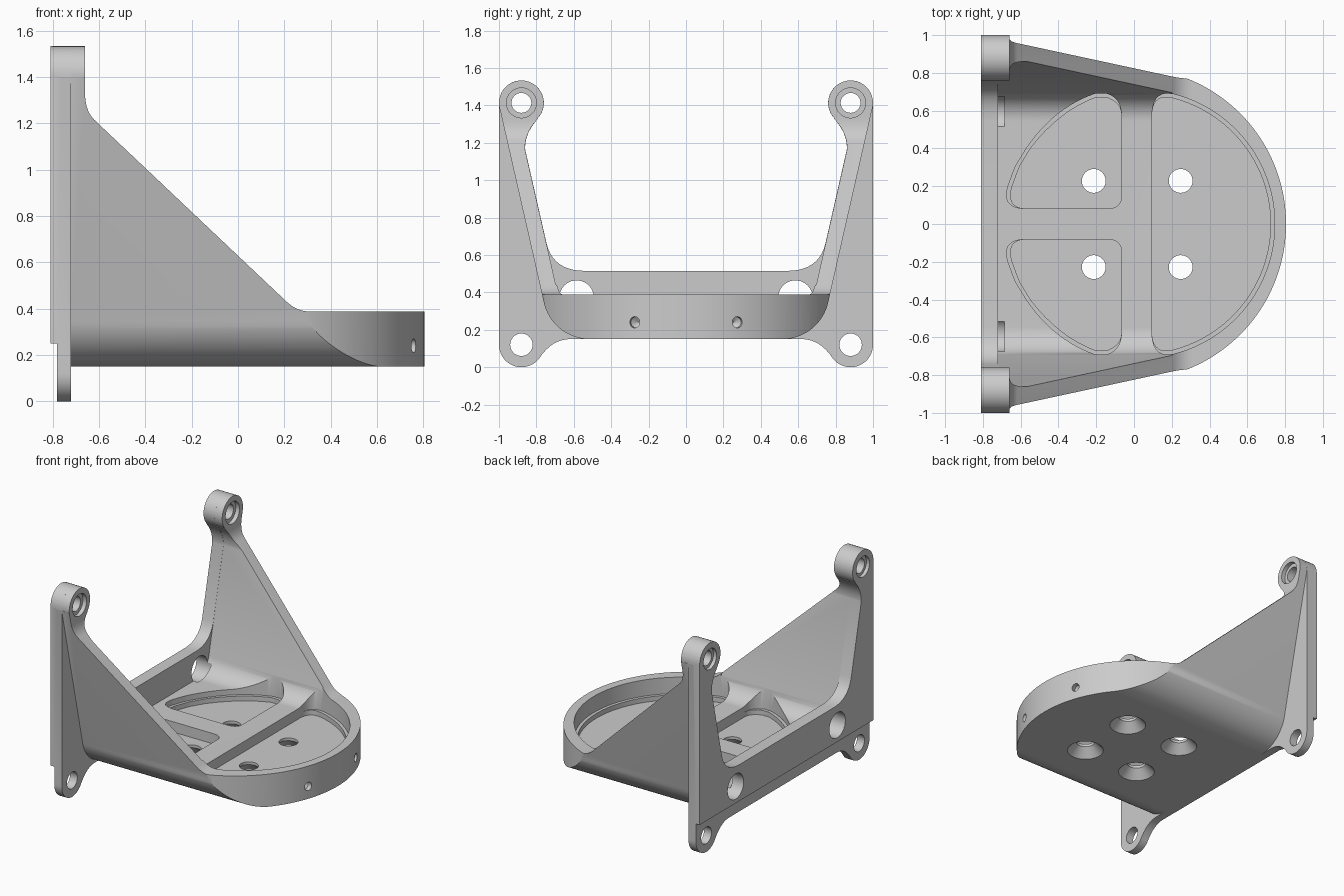
import bpy, bmesh
from math import sin, cos, radians

if "Cube" in bpy.data.objects:
    bpy.data.objects.remove(bpy.data.objects["Cube"])


# ---------- helpers ----------
def loft(name, rings):
    """Closed solid skinned through equal-length rings of 3D points."""
    bm = bmesh.new()
    rows = [[bm.verts.new(p) for p in ring] for ring in rings]
    n = len(rows[0])
    for a, b in zip(rows, rows[1:]):
        for i in range(n):
            j = (i + 1) % n
            bm.faces.new((a[i], a[j], b[j], b[i]))
    bm.faces.new(rows[0])
    bm.faces.new(rows[-1])
    bmesh.ops.recalc_face_normals(bm, faces=bm.faces)
    me = bpy.data.meshes.new(name)
    bm.to_mesh(me)
    bm.free()
    ob = bpy.data.objects.new(name, me)
    bpy.context.collection.objects.link(ob)
    return ob


def place(pts, axis, w):
    return [{'x': (w, u, v), 'y': (u, w, v), 'z': (u, v, w)}[axis] for u, v in pts]


def prism(name, pts, axis, a, b):
    return loft(name, [place(pts, axis, a), place(pts, axis, b)])


def arc(cx, cy, r, a0, a1, n=24):
    return [(cx + r * cos(radians(a0 + (a1 - a0) * i / n)),
             cy + r * sin(radians(a0 + (a1 - a0) * i / n))) for i in range(n + 1)]


def circle(cx, cy, r, n=40):
    return arc(cx, cy, r, 0, 360, n)[:-1]


def bez(p, c, q, n=10):
    return [tuple((1 - t) ** 2 * p[k] + 2 * t * (1 - t) * c[k] + t * t * q[k] for k in (0, 1))
            for t in [i / n for i in range(n + 1)]]


def mirrored(half):
    return half + [(-u, v) for u, v in reversed(half)]


def combine(target, tool, op='DIFFERENCE'):
    mod = target.modifiers.new('bool', 'BOOLEAN')
    mod.operation, mod.solver, mod.object = op, 'EXACT', tool
    bpy.context.view_layer.objects.active = target
    bpy.ops.object.modifier_apply(modifier=mod.name)
    bpy.data.objects.remove(tool)


# ---------- tray: leaning-wall U section run along x, trimmed in plan and in profile ----------
LEAN = 12.83                                     # wall lean in degrees
SLOPE = sin(radians(LEAN)) / cos(radians(LEAN))
outer = lambda z: 0.77 + (z - 0.39) * SLOPE
inner = lambda z: 0.746 + (z - 0.66) * SLOPE


def bottom_round(wall, r, zb):
    """Arc tangent to the leaning wall and to the flat bottom."""
    zt = zb + r - r * sin(radians(LEAN))
    return arc(wall(zt) - r * cos(radians(LEAN)), zb + r, r, -LEAN, -90, 20)


hull = [(outer(1.6), 1.6)] + bottom_round(outer, 0.25, 0.15)
tray = prism('tray', mirrored(hull), 'x', -0.76, 0.95)

plan = arc(-0.023, 0.0, 0.828, -80, 80, 72)
plan = [(-0.9, -1.2), (plan[0][0], -1.2)] + plan + [(plan[-1][0], 1.2), (-0.9, 1.2)]
combine(tray, prism('plan', plan, 'z', -0.2, 1.8), 'INTERSECT')

side = ([(-0.9, -0.1), (0.9, -0.1), (0.9, 0.388)]
        + bez((0.31, 0.388), (0.255, 0.388), (0.21, 0.43))
        + bez((-0.62, 1.215), (-0.66, 1.255), (-0.66, 1.33))
        + [(-0.66, 1.40), (-0.9, 1.40)])
combine(tray, prism('side', side, 'y', -1.3, 1.3), 'INTERSECT')

# hollow between the walls, following the plate's neck at the top
neck = bez((0.79, 1.328), (0.862, 1.255), (0.86, 1.165))
hollow = ([(0.791, 1.7)] + [(u + 0.001, v) for u, v in neck]
          + bottom_round(inner, 0.15, 0.31))
combine(tray, prism('hollow', mirrored(hollow), 'x', -0.85, 0.2))


# front pocket, stepped around its arc
def front_pocket(d):
    rim = arc(0.036, 0, 0.709 - d, 0, 74, 30)
    half = rim + bez(rim[-1], (0.095, 0.725 - d), (0.095, 0.57))[1:]
    return half + [(u, -v) for u, v in reversed(half[1:])]


# rear pockets: quarter shapes, stepped along the curved side
def rear_pocket(d, s):
    p = (bez((-0.066, 0.57), (-0.066, 0.67 - d), (-0.15, 0.692 - d))
         + bez((-0.20, 0.692 - d), (-0.42 + d, 0.62 - d), (-0.57 + d, 0.40), 12)
         + bez((-0.625 + d, 0.31), (-0.65 + d, 0.25), (-0.67 + d, 0.19), 6)
         + bez((-0.675 + d, 0.16), (-0.68 + d, 0.082), (-0.57, 0.082))
         + bez((-0.14, 0.082), (-0.066, 0.082), (-0.066, 0.15)))
    return [(u, s * v) for u, v in p]


for d, z in ((0, 0.27), (0.022, 0.235)):
    combine(tray, prism('pocket', front_pocket(d), 'z', z, 1.0))
    for s in (-1, 1):
        combine(tray, prism('pocket', rear_pocket(d, s), 'z', z, 1.0))

# ---------- back plate: U outline with four lugs ----------
outline = (bez((0.62, 0.15), (0.714, 0.15), (0.782, 0.051))
           + arc(0.88, 0.12, 0.12, 216, 360)
           + arc(0.88, 1.413, 0.12, 0, 223)
           + neck[1:]
           + bez((0.745, 0.66), (0.71, 0.515), (0.54, 0.515)))
bracket = prism('mounting_bracket', mirrored(outline), 'x', -0.81, -0.72)
low = [(-1.2, -0.2), (1.2, -0.2), (1.2, 0.25), (-1.2, 0.25)]
combine(bracket, prism('relief', low, 'x', -0.9, -0.78))
for s in (-1, 1):
    combine(bracket, prism('lug', circle(s * 0.88, 1.413, 0.1199), 'x', -0.8, -0.66), 'UNION')
combine(bracket, tray, 'UNION')

# ---------- holes ----------
for s in (-1, 1):
    y = s * 0.88
    # upper lugs with counterbores, plain lower lugs
    combine(bracket, prism('bore', circle(y, 1.413, 0.053), 'x', -1, -0.5))
    combine(bracket, prism('bore', circle(y, 1.413, 0.08), 'x', -0.69, -0.5))
    combine(bracket, prism('bore', circle(y, 1.413, 0.075), 'x', -1, -0.785))
    combine(bracket, prism('bore', circle(y, 0.12, 0.06), 'x', -1, -0.5))
    # large holes through the plate, biting into the floor
    combine(bracket, prism('bore', circle(s * 0.585, 0.372, 0.092), 'x', -1, -0.686))
    # small blind holes in the front rim
    combine(bracket, loft('bore', [place(circle(s * 0.362 * x, 0.24, r, 24), 'x', x)
                                   for x, r in ((0.71, 0.003), (0.73, 0.03), (0.95, 0.03))]))
    # countersunk floor holes
    for x in (-0.213, 0.247):
        combine(bracket, loft('bore', [place(circle(x, s * 0.228, r), 'z', z) for r, z in
                                       ((0.143, 0.13), (0.063, 0.215), (0.063, 0.4))]))

# ---------- shading ----------
bpy.ops.object.select_all(action='DESELECT')
bracket.select_set(True)
bpy.context.view_layer.objects.active = bracket
bpy.ops.object.shade_smooth_by_angle(angle=radians(30))
